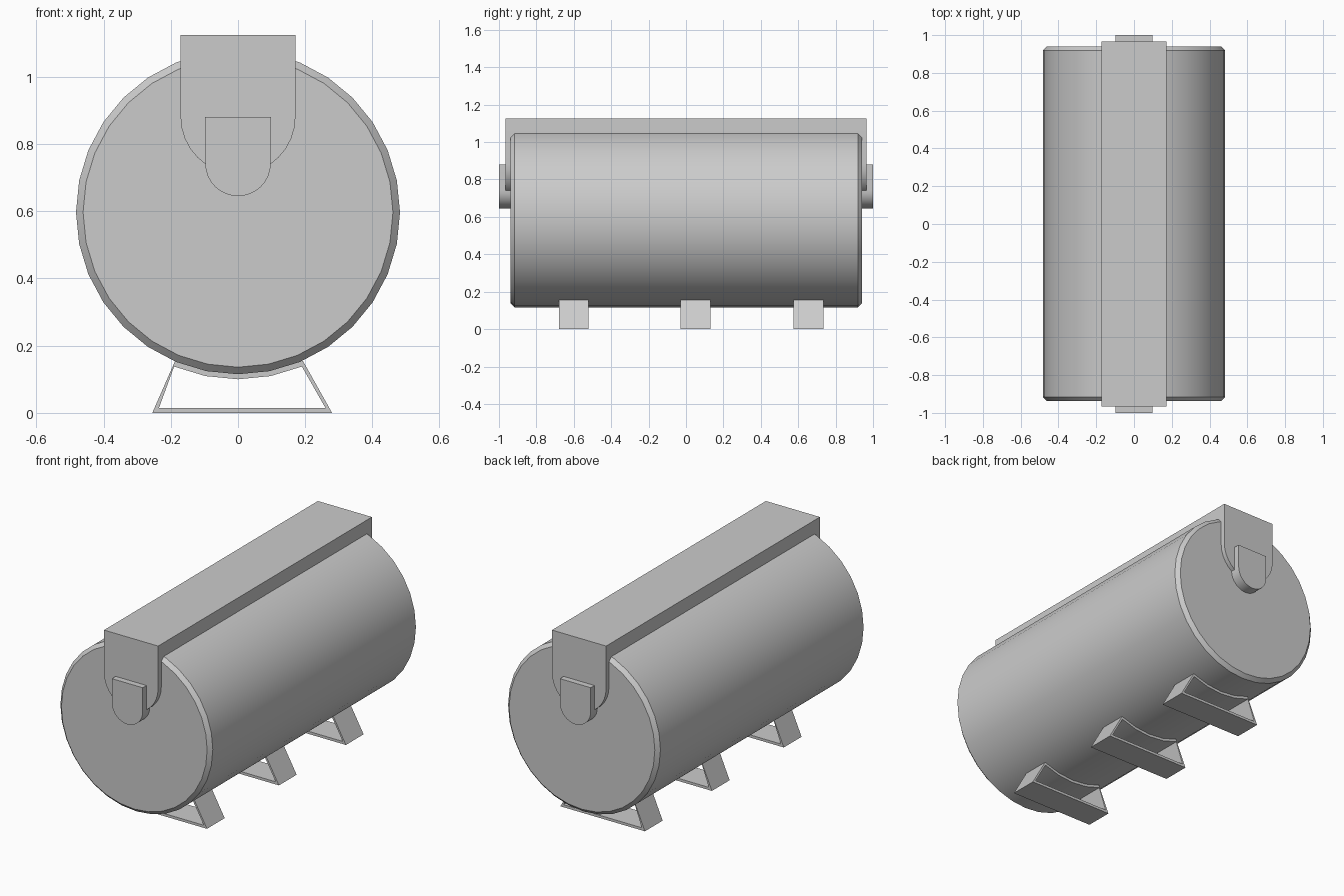
import bpy, bmesh
from math import sin, cos, pi, radians

cube = bpy.data.objects.get("Cube")
if cube:
    bpy.data.objects.remove(cube, do_unlink=True)

grey = bpy.data.materials.new("plain grey")
grey.use_nodes = True
colour = (0.6, 0.6, 0.6, 1)
grey.diffuse_color = colour
grey.node_tree.nodes["Principled BSDF"].inputs["Base Color"].default_value = colour

AXIS_Z = 0.597
RADIUS = 0.482


def make_object(name, bm):
    bmesh.ops.recalc_face_normals(bm, faces=bm.faces)
    mesh = bpy.data.meshes.new(name)
    bm.to_mesh(mesh)
    bm.free()
    mesh.materials.append(grey)
    obj = bpy.data.objects.new(name, mesh)
    bpy.context.collection.objects.link(obj)
    bpy.ops.object.select_all(action="DESELECT")
    obj.select_set(True)
    bpy.context.view_layer.objects.active = obj
    bpy.ops.object.shade_smooth_by_angle(angle=radians(30))
    return obj


def ring(bm, points, y):
    return [bm.verts.new((x, y, z)) for x, z in points]


def bridge(bm, a, b):
    for i in range(len(a)):
        j = (i + 1) % len(a)
        bm.faces.new((a[i], a[j], b[j], b[i]))


def circle(radius, sides=32):
    return [(radius * sin(2 * pi * i / sides), AXIS_Z - radius * cos(2 * pi * i / sides))
            for i in range(sides)]


def tongue(half_width, top, bottom, steps=16):
    """Square-topped outline with a half-round lower end."""
    centre = bottom + half_width
    arc = [(half_width * cos(pi * i / steps), centre - half_width * sin(pi * i / steps))
           for i in range(steps + 1)]
    return [(half_width, top)] + arc + [(-half_width, top)]


def loft(name, sections):
    bm = bmesh.new()
    rings = [ring(bm, pts, y) for y, pts in sections]
    for a, b in zip(rings, rings[1:]):
        bridge(bm, a, b)
    bm.faces.new(rings[0])
    bm.faces.new(rings[-1])
    return make_object(name, bm)


# Drum with chamfered rims
loft("drum", [(-0.937, circle(0.461)), (-0.916, circle(RADIUS)),
              (0.919, circle(RADIUS)), (0.94, circle(0.461))])

# Ridge box along the top, with rounded ends hanging over the drum
ridge = tongue(0.171, 1.125, 0.71)
loft("ridge_box", [(-0.966, ridge), (0.966, ridge)])

# Small tabs on both ends
tab = tongue(0.0975, 0.88, 0.645)
for name, side in (("front_tab", -1), ("back_tab", 1)):
    loft(name, [(side * 0.92, tab), (side * 1.0, tab)])


# Hollow saddle feet
def saddle(radius):
    return [(radius * sin(pi * k / 16), AXIS_Z - radius * cos(pi * k / 16))
            for k in (2, 1, 0, -1, -2)]


outer = [(-0.255, 0), (0.28, 0), (0.193, 0.155)] + saddle(0.479)[1:-1] + [(-0.187, 0.155)]
inner = [(-0.235, 0.015), (0.26, 0.015)] + saddle(0.497)
for name, y in (("front_foot", -0.6), ("middle_foot", 0.05), ("back_foot", 0.655)):
    bm = bmesh.new()
    loops = [ring(bm, pts, y + d) for pts, d in
             ((outer, -0.08), (outer, 0.08), (inner, 0.08), (inner, -0.08))]
    for a, b in zip(loops, loops[1:] + loops[:1]):
        bridge(bm, a, b)
    make_object(name, bm)
